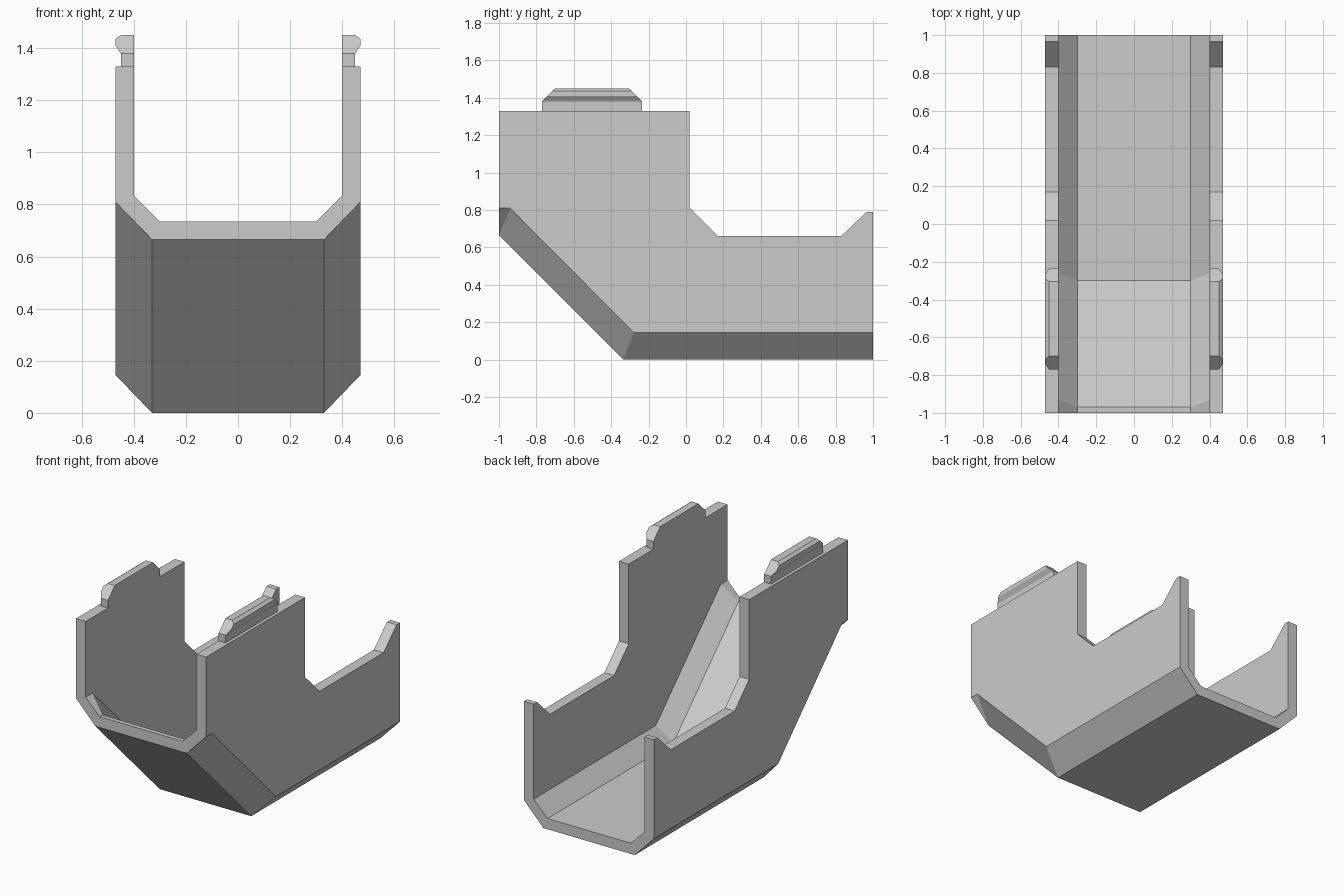
import bpy, bmesh

if "Cube" in bpy.data.objects:
    bpy.data.objects.remove(bpy.data.objects["Cube"])

grey = bpy.data.materials.new("light grey")
grey.diffuse_color = (0.6, 0.6, 0.6, 1)
grey.use_nodes = True
grey.node_tree.nodes["Principled BSDF"].inputs["Base Color"].default_value = grey.diffuse_color


def finish(name, bm):
    bmesh.ops.remove_doubles(bm, verts=bm.verts, dist=1e-5)
    bmesh.ops.recalc_face_normals(bm, faces=bm.faces)
    mesh = bpy.data.meshes.new(name)
    bm.to_mesh(mesh)
    bm.free()
    mesh.materials.append(grey)
    obj = bpy.data.objects.new(name, mesh)
    bpy.context.collection.objects.link(obj)
    return obj


def face(bm, pts):
    unique = list(dict.fromkeys(pts))
    bm.faces.new([bm.verts.new(p) for p in unique])


def strip(bm, a, b):
    for i in range(len(a) - 1):
        face(bm, [a[i], a[i + 1], b[i + 1], b[i]])


def at(x, path):
    return [(x, y, z) for y, z in path]


# Trough paths in (y, z), running from the back to the front
top = [(-1, 1.33), (0.02, 1.33), (0.02, 0.81), (0.17, 0.66),
       (0.83, 0.66), (0.965, 0.79), (1, 0.79)]
outer_side = [(1, 0.145), (-0.28, 0.145), (-0.94, 0.81), (-1, 0.81)]
outer_floor = [(1, 0), (-0.335, 0), (-1, 0.665), (-1, 0.665)]
inner_side = [(1, 0.17), (-0.26, 0.17), (-0.93, 0.835), (-1, 0.835)]
inner_floor = [(1, 0.07), (-0.30, 0.07), (-0.97, 0.735), (-1, 0.735)]
XO, XI, FO, FI = 0.47, 0.40, 0.33, 0.30

# Open trough: walls, chamfers and floor
bm = bmesh.new()
for s in (-1, 1):
    face(bm, at(s * XO, top + outer_side))
    face(bm, at(s * XI, top + inner_side))
    strip(bm, at(s * XO, top), at(s * XI, top))
    strip(bm, at(s * XO, outer_side), at(s * FO, outer_floor))
    strip(bm, at(s * XI, inner_side), at(s * FI, inner_floor))
    # End rims of the wall and chamfer
    for t, i in ((top[-1], 0), (top[0], -1)):
        o, n = at(s * XO, [t, outer_side[i]]), at(s * XI, [t, inner_side[i]])
        strip(bm, o, n)
        strip(bm, [o[1], (s * FO, *outer_floor[i])], [n[1], (s * FI, *inner_floor[i])])
strip(bm, at(-FO, outer_floor[:3]), at(FO, outer_floor[:3]))
strip(bm, at(-FI, inner_floor), at(FI, inner_floor))
# End rims of the floor
for i in (0, -1):
    strip(bm, [(-FO, *outer_floor[i]), (FO, *outer_floor[i])],
          [(-FI, *inner_floor[i]), (FI, *inner_floor[i])])
finish("trough", bm)

# Clip rails on the tall walls: upright neck and hooked head with sloped ends
Y0, Y1 = -0.77, -0.235
neck = [(XI, 1.33), (0.45, 1.33), (0.45, 1.38), (XI, 1.38)]
head = [(XI, 1.38), (0.45, 1.38), (0.47, 1.41), (0.47, 1.435), (0.45, 1.45), (XI, 1.45)]
for s, side in ((-1, "left"), (1, "right")):
    for part, profile in (("neck", neck), ("head", head)):
        bm = bmesh.new()
        inset = [max(0, z - 1.38) for x, z in profile]
        a = [(s * x, Y0 + d, z) for (x, z), d in zip(profile, inset)]
        b = [(s * x, Y1 - d, z) for (x, z), d in zip(profile, inset)]
        face(bm, a)
        face(bm, b)
        strip(bm, a + a[:1], b + b[:1])
        finish(f"{side}_clip_{part}", bm)
